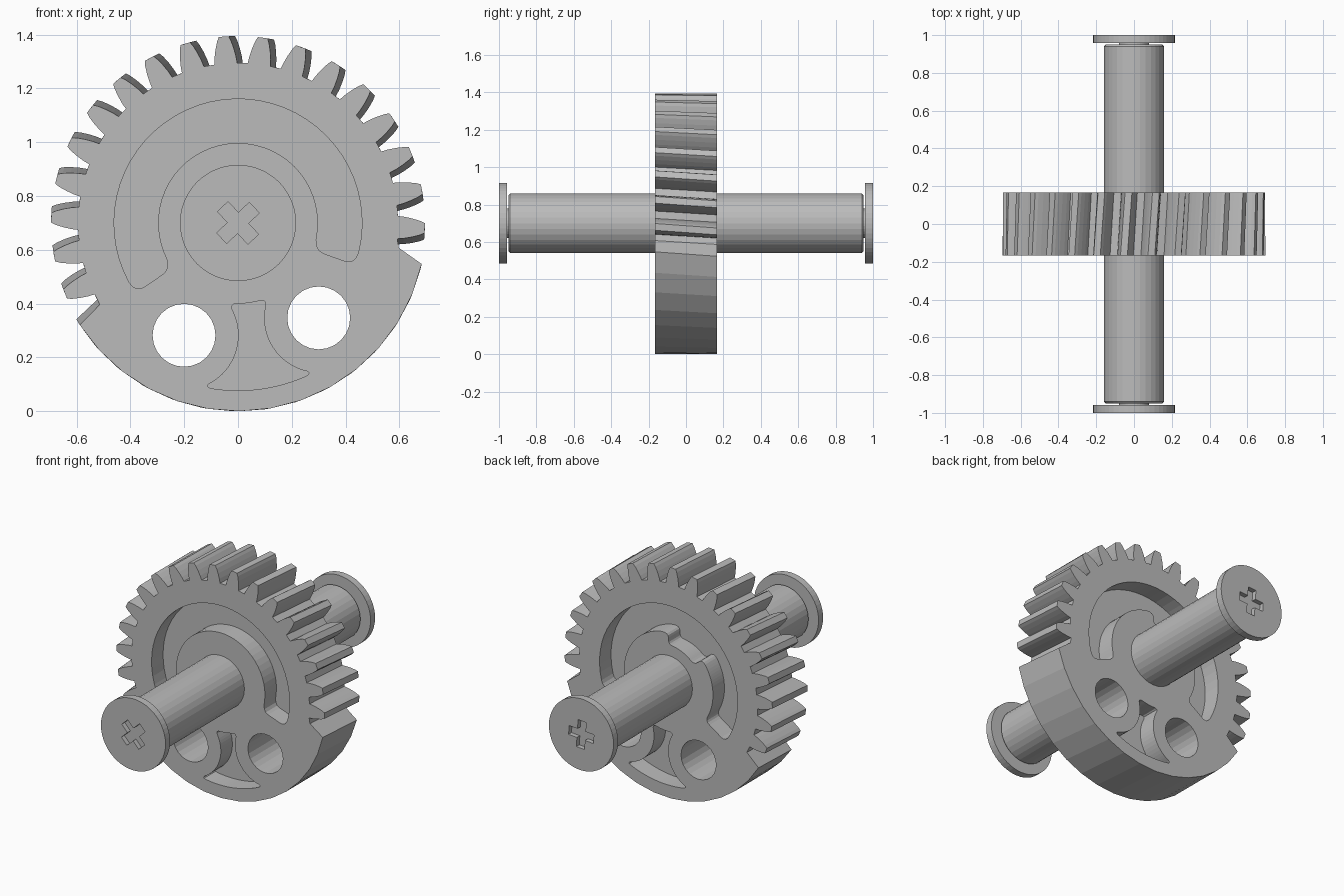
import bpy, bmesh
from math import cos, sin, acos, radians, degrees
from mathutils import Vector

if "Cube" in bpy.data.objects:
    bpy.data.objects.remove(bpy.data.objects["Cube"])

CENTRE_Z = 0.70      # height of the shaft axis
HALF = 0.167         # half thickness of the gear
POCKET = 0.11        # depth of the recesses
AXIS = 97.35         # symmetry direction of the recesses
HOLE_DIST, HOLE_SPREAD = 0.4635, 33

metal = bpy.data.materials.new("plain grey")
metal.use_nodes = True
grey = (0.5, 0.5, 0.5, 1)
metal.diffuse_color = grey
metal.node_tree.nodes["Principled BSDF"].inputs["Base Color"].default_value = grey


def polar(r, deg):
    return Vector((r * cos(radians(deg)), r * sin(radians(deg))))


def arc(r, start, end, n=24, centre=Vector((0, 0))):
    return [centre + polar(r, start + (end - start) * i / n) for i in range(n + 1)]


def circle(r, n, centre=Vector((0, 0))):
    return arc(r, 0, 360, n, centre)[:-1]


def turned(outline, deg):
    return [Vector((p.x * cos(radians(deg)) - p.y * sin(radians(deg)),
                    p.x * sin(radians(deg)) + p.y * cos(radians(deg)))) for p in outline]


def loft(name, sections):
    """Solid through equal outlines, each given as (y, outline in x and z)."""
    bm = bmesh.new()
    rings = [[bm.verts.new((p.x, y, p.y)) for p in outline] for y, outline in sections]
    n = len(rings[0])
    for a, b in zip(rings, rings[1:]):
        for i in range(n):
            j = (i + 1) % n
            bm.faces.new((a[i], a[j], b[j], b[i]))
    bm.faces.new(rings[0])
    bm.faces.new(rings[-1])
    bmesh.ops.recalc_face_normals(bm, faces=bm.faces)
    mesh = bpy.data.meshes.new(name)
    bm.to_mesh(mesh)
    bm.free()
    mesh.materials.append(metal)
    ob = bpy.data.objects.new(name, mesh)
    ob.location.z = CENTRE_Z
    bpy.context.collection.objects.link(ob)
    return ob


def cut(target, outline, y0, y1):
    """Subtract a straight prism from the target."""
    cutter = loft("cutter", [(y0, outline), (y1, outline)])
    cutter.hide_render = True
    bpy.context.view_layer.update()
    mod = target.modifiers.new("cut", "BOOLEAN")
    mod.operation, mod.solver, mod.object = "DIFFERENCE", "EXACT", cutter
    bpy.context.view_layer.objects.active = target
    bpy.ops.object.modifier_apply(modifier=mod.name)
    bpy.data.objects.remove(cutter)


def rounded(arcs, size):
    """Join arcs into one closed outline, rounding the corners between them."""
    out = []
    for i, path in enumerate(arcs):
        corner, following = path[-1], arcs[(i + 1) % len(arcs)]
        kept = [p for p in path
                if (p - path[0]).length > size and (p - corner).length > size]
        start = kept[-1] if kept else path[len(path) // 2]
        ahead = [p for p in following if (p - corner).length > size]
        end = ahead[0] if ahead else following[len(following) // 2]
        out += kept if kept else [start]
        for t in (0.25, 0.5, 0.75):
            out.append(start * (1 - t) ** 2 + corner * 2 * t * (1 - t) + end * t * t)
    return out


def line(a, b, n=24):
    return [a.lerp(b, i / n) for i in range(n + 1)]


# Gear outline: eighteen teeth, then a plain counterweight sector
flank = [(0.595, 4.1), (0.62, 3.7), (0.65, 3.0), (0.678, 2.2), (0.695, 1.5)]
outline = []
for k in range(18):
    mid = 12 * k - 1.6
    outline += [polar(r, mid - half) for r, half in flank]
    outline += [polar(r, mid + half) for r, half in reversed(flank)]
outline.append(polar(0.597, 210.6))
outline += arc(0.70, 212.8, 347.4, 14)
outline.append(polar(0.605, 351.2))
gear = loft("gear", [(-HALF, outline), (HALF, turned(outline, -2))])

# Two round through holes
for side in (-1, 1):
    centre = polar(HOLE_DIST, AXIS + 180 + side * HOLE_SPREAD)
    cut(gear, circle(0.117, 24, centre), -0.3, 0.3)

# Curved recess around the hub; the back one has a notch into the hub
lo, hi = AXIS - 117, AXIS + 117
outer = arc(0.461, lo, hi, 40)
end_in = line(polar(0.461, hi), polar(0.297, hi))
end_out = line(polar(0.297, lo), polar(0.461, lo))
front_pocket = rounded([outer, end_in, arc(0.297, hi, lo, 36), end_out], 0.04)
n0, n1 = 90, 139
back_pocket = rounded([
    outer, end_in, arc(0.297, hi, n1),
    line(polar(0.297, n1), polar(0.225, n1)), arc(0.225, n1, n0),
    line(polar(0.225, n0), polar(0.297, n0)), arc(0.297, n0, lo), end_out], 0.03)


# Flared slot between the holes, keeping an even wall around each hole
def reach(r, wall):
    c = (r * r + HOLE_DIST ** 2 - wall * wall) / (2 * r * HOLE_DIST)
    return HOLE_SPREAD - degrees(acos(c))


def slot_side(side, wall, r0, r1):
    centre = polar(HOLE_DIST, AXIS + 180 + side * HOLE_SPREAD)
    a, b = [polar(r, AXIS + 180 + side * reach(r, wall)) for r in (r0, r1)]
    return [centre + (p - centre).normalized() * wall for p in line(a, b)]


near, far, wall = 0.30, 0.623, 0.203
down, h0, h1 = AXIS + 180, reach(near, wall), reach(far, wall)
slot = rounded([arc(near, down + h0, down - h0),
                slot_side(-1, wall, near, far),
                arc(far, down - h1, down + h1),
                slot_side(1, wall, far, near)], 0.035)

for shape in (front_pocket, slot):
    cut(gear, shape, -0.3, -HALF + POCKET)
for shape in (back_pocket, slot):
    cut(gear, shape, HALF - POCKET, 0.3)

# Shaft with chamfered ends and thin necks
half_profile = [(0.08, 0.97), (0.08, 0.95), (0.15, 0.95), (0.16, 0.94)]
profile = [(r, -y) for r, y in half_profile] + half_profile[::-1]
loft("shaft", [(y, circle(r, 32)) for r, y in profile])

# End caps with cross-shaped recesses
for name, side, angle in (("front_cap", -1, 43), ("back_cap", 1, 4)):
    disc = circle(0.216, 48)
    cap = loft(name, [(side * 0.957, disc), (side, disc)])
    cross = []
    for quarter in range(4):
        arm = [Vector((0.083, -0.027)), Vector((0.083, 0.027)), Vector((0.027, 0.027))]
        cross += turned(arm, angle + 90 * quarter)
    cut(cap, cross, side * 0.972, side * 1.1)
